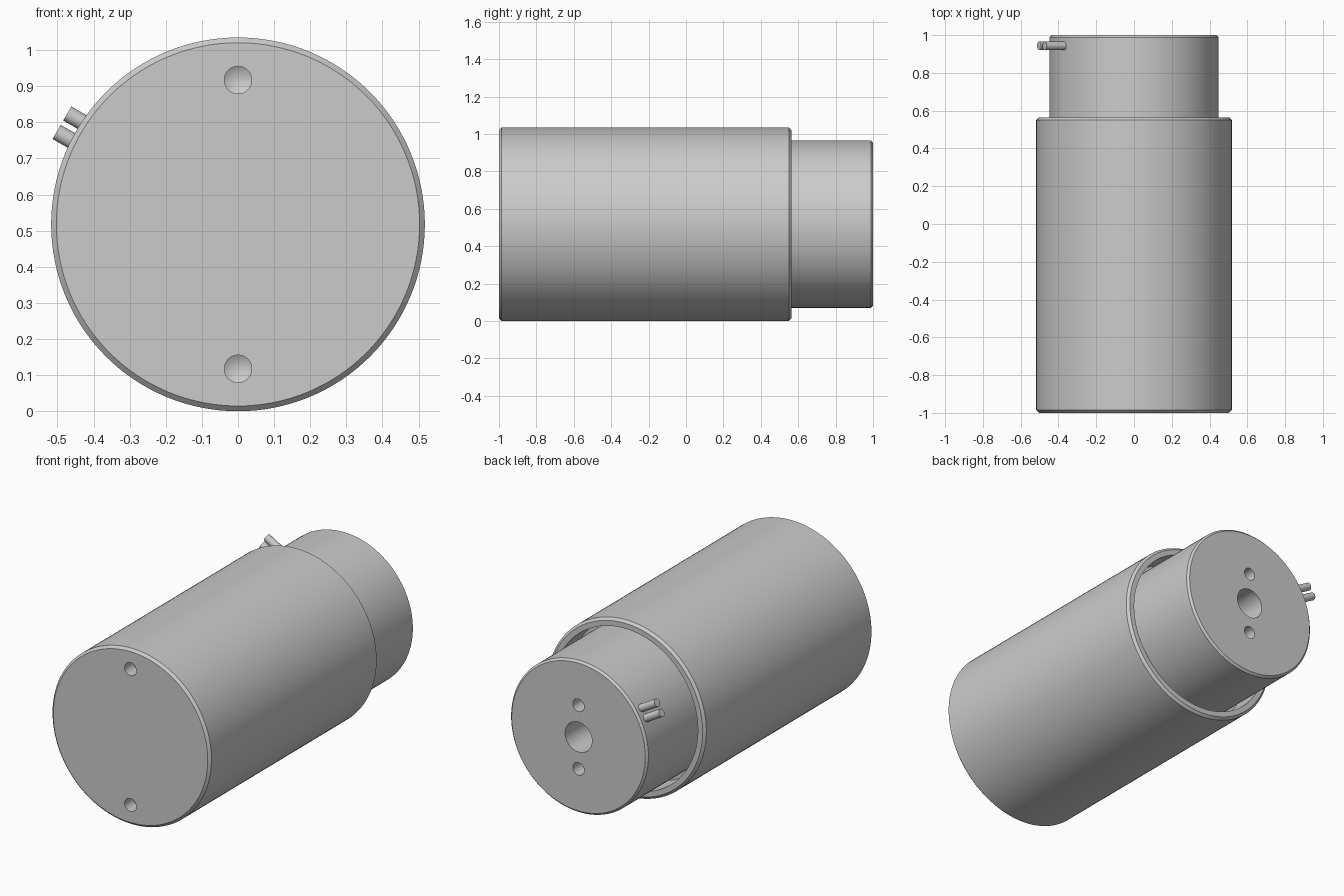
import bpy, bmesh
from math import cos, sin, pi, radians
from mathutils import Vector

if "Cube" in bpy.data.objects:
    bpy.data.objects.remove(bpy.data.objects["Cube"])

CZ = 0.5175          # height of the main axis
Y = Vector((0, 1, 0))


def lathe(name, profile, origin, axis, segs):
    """Revolve (radius, distance) points about an axis through origin."""
    rot = Vector((0, 0, 1)).rotation_difference(axis)
    bm = bmesh.new()
    rings = []
    for r, h in profile:
        ring = []
        for i in range(segs if r > 0 else 1):
            a = 2 * pi * i / segs
            ring.append(bm.verts.new(rot @ Vector((r * cos(a), r * sin(a), h)) + Vector(origin)))
        rings.append(ring)
    for a, b in zip(rings, rings[1:]):
        for i in range(segs):
            quad = [a[i % len(a)], a[(i + 1) % len(a)], b[(i + 1) % len(b)], b[i % len(b)]]
            bm.faces.new(list(dict.fromkeys(quad)))
    for ring in (rings[0], rings[-1]):
        if len(ring) > 1:
            bm.faces.new(ring)
    bmesh.ops.recalc_face_normals(bm, faces=bm.faces)
    mesh = bpy.data.meshes.new(name)
    bm.to_mesh(mesh)
    bm.free()
    ob = bpy.data.objects.new(name, mesh)
    bpy.context.collection.objects.link(ob)
    return ob


def drill(ob, x, y, z, r, depth, direction):
    """Cut a blind hole with a conical bottom."""
    cutter = lathe("drill_cutter", [(r, -0.05), (r, depth), (0, depth + r * 0.6)],
                   (x, y, z), Y * direction, 40)
    mod = ob.modifiers.new("hole", 'BOOLEAN')
    mod.operation = 'DIFFERENCE'
    mod.solver = 'EXACT'
    mod.object = cutter
    bpy.context.view_layer.objects.active = ob
    bpy.ops.object.modifier_apply(modifier=mod.name)
    bpy.data.objects.remove(cutter, do_unlink=True)


def smooth(ob):
    bpy.ops.object.select_all(action='DESELECT')
    ob.select_set(True)
    bpy.context.view_layer.objects.active = ob
    bpy.ops.object.shade_smooth_by_angle(angle=radians(25))


# outer barrel: chamfered ends and a bore open to the rear
barrel = lathe("barrel", [(0.503, -1), (0.5175, -0.986), (0.5175, 0.55), (0.503, 0.564),
                          (0.472, 0.564), (0.472, 0.40)], (0, 0, CZ), Y, 128)
for s in (-1, 1):
    drill(barrel, 0, -1, CZ + s * 0.4, 0.038, 0.08, 1)
smooth(barrel)

# inner plunger sliding out of the rear of the barrel
plunger = lathe("plunger", [(0.447, 0.40), (0.447, 0.988), (0.435, 1.0)], (0, 0, CZ), Y, 128)
drill(plunger, 0, 1, CZ, 0.088, 0.2, -1)
for s in (-1, 1):
    drill(plunger, 0, 1, CZ + s * 0.187, 0.037, 0.09, -1)
smooth(plunger)

# pair of short wire stubs on the upper left of the plunger
out = Vector((cos(radians(150)), 0, sin(radians(150))))
side = Vector((0.5, 0, 0.866))
for s in (-1, 1):
    origin = Vector((0, 0.943, CZ)) + side * s * 0.0295
    smooth(lathe("wire_stub", [(0.0225, 0.42), (0.0225, 0.563)], origin, out, 32))
